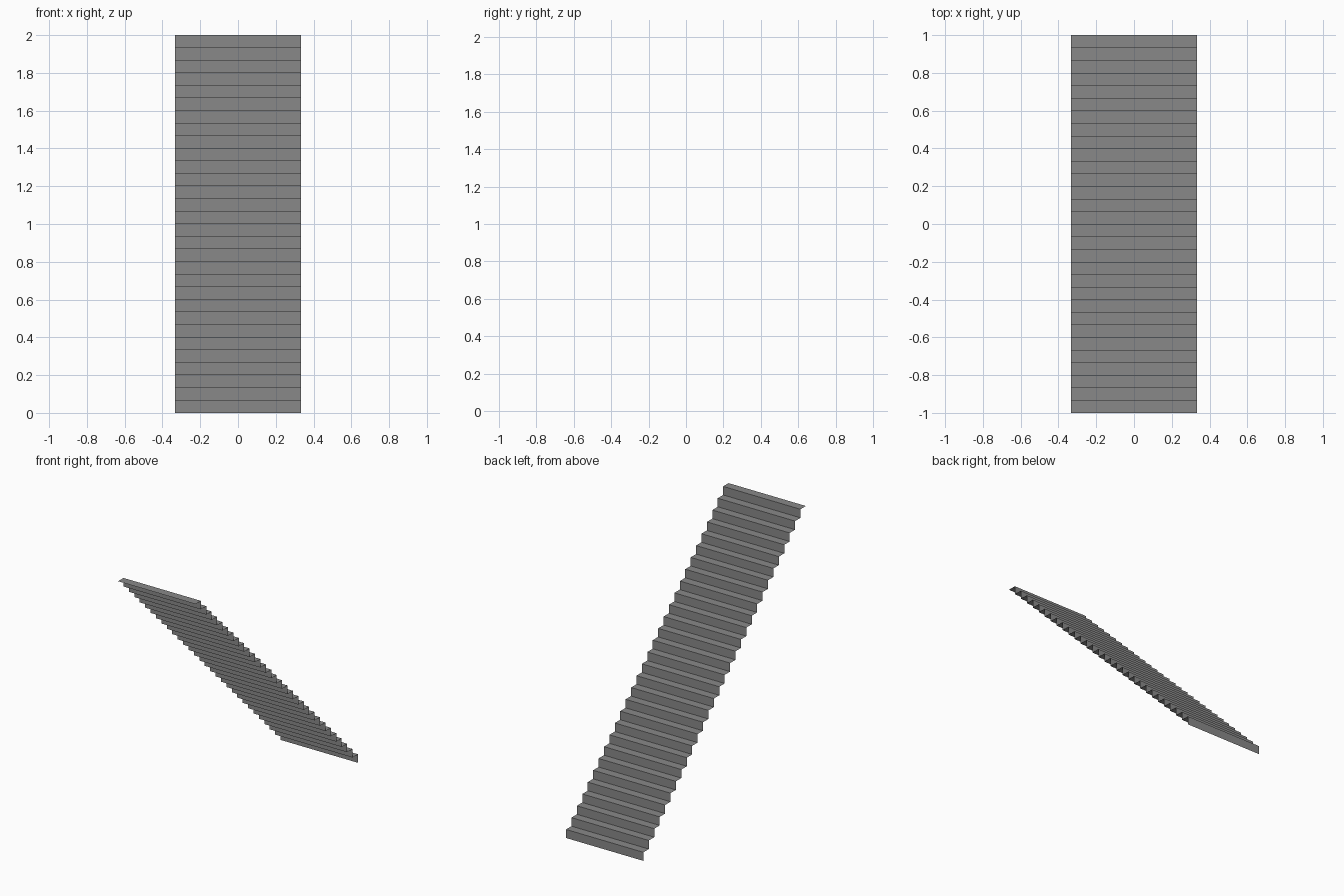
import bpy, bmesh

if "Cube" in bpy.data.objects:
    bpy.data.objects.remove(bpy.data.objects["Cube"])

STEPS, HALF_W = 30, 1 / 3
RISE = RUN = 2 / STEPS

# Side profile (y, z): starts low at the back, climbs towards the front
profile = [(1.0, 0.0)]
for i in range(STEPS):
    y, z = 1 - i * RUN, (i + 1) * RISE
    profile += [(y, z), (y - RUN, z)]

# Thin folded sheet of risers and treads
bm = bmesh.new()
rows = [[bm.verts.new((x, y, z)) for x in (-HALF_W, HALF_W)] for y, z in profile]
for (a, b), (c, d) in zip(rows, rows[1:]):
    bm.faces.new((a, c, d, b))
bm.normal_update()
# Treads face up, risers face the back
for f in bm.faces:
    if f.normal.y + f.normal.z < 0:
        f.normal_flip()

mesh = bpy.data.meshes.new("stair_steps")
bm.to_mesh(mesh)
bm.free()

grey = bpy.data.materials.new("mid grey")
grey.diffuse_color = (0.25, 0.25, 0.25, 1)
grey.use_nodes = True
grey.node_tree.nodes["Principled BSDF"].inputs["Base Color"].default_value = grey.diffuse_color
mesh.materials.append(grey)

stairs = bpy.data.objects.new("stair_steps", mesh)
bpy.context.collection.objects.link(stairs)
